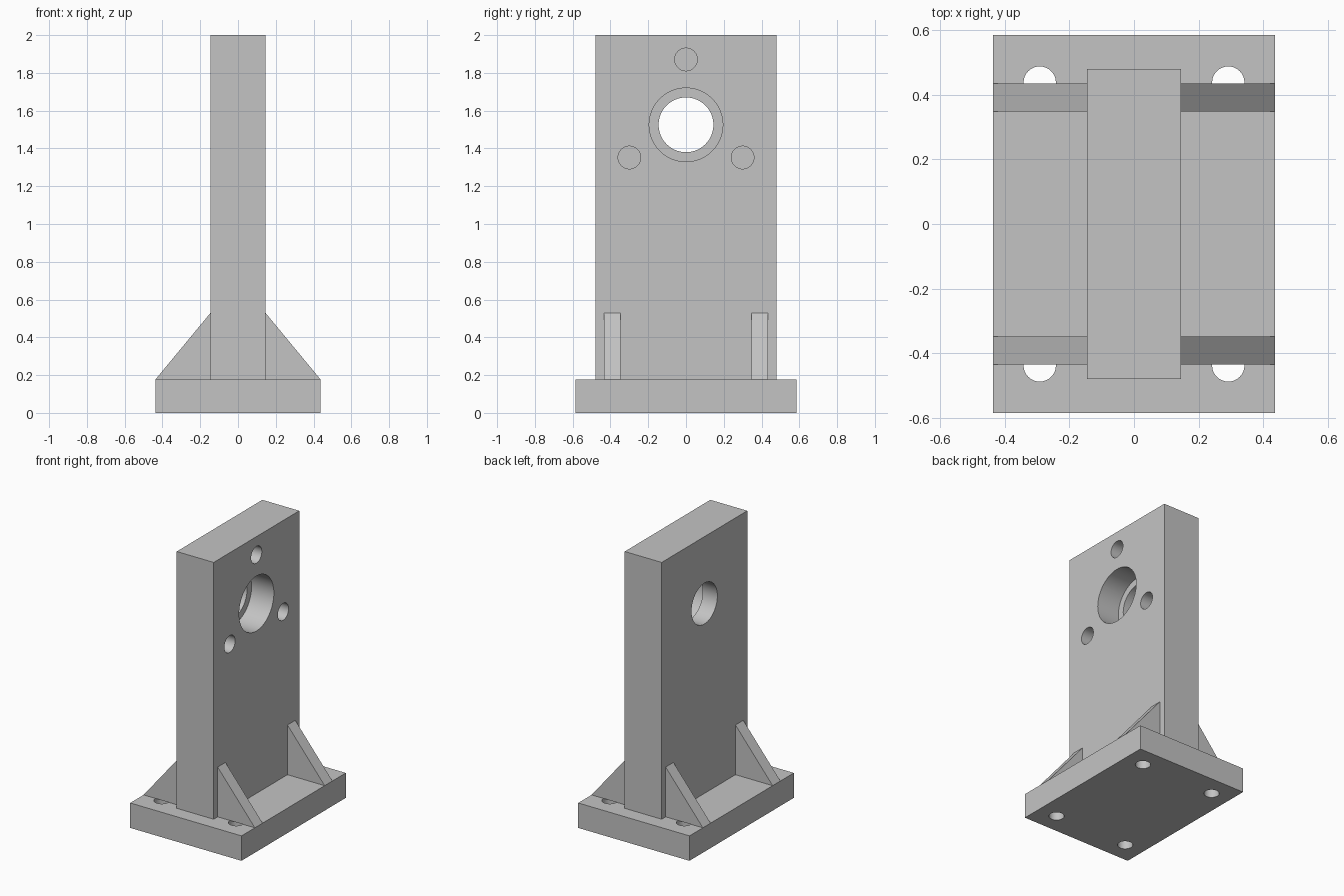
import bpy
import math

cube = bpy.data.objects.get("Cube")
if cube:
    bpy.data.objects.remove(cube, do_unlink=True)

grey = bpy.data.materials.new("plain_grey")
grey.use_nodes = True
colour = (0.55, 0.55, 0.55, 1)
grey.diffuse_color = colour
grey.node_tree.nodes["Principled BSDF"].inputs["Base Color"].default_value = colour

BASE_X, BASE_Y, BASE_TOP = 0.437, 0.585, 0.177
PLATE_X, PLATE_Y, TOP = 0.145, 0.48, 2.0
BORE_Z = 1.525
BORE_DEPTH = 0.175


def box(name, x, y, z0, z1):
    """Box centred on the z axis, with half sizes x and y."""
    bpy.ops.mesh.primitive_cube_add(size=2, location=(0, 0, (z0 + z1) / 2))
    ob = bpy.context.object
    ob.name = name
    ob.scale = (x, y, (z1 - z0) / 2)
    bpy.ops.object.transform_apply(location=True, rotation=False, scale=True)
    ob.data.materials.append(grey)
    return ob


def drill(target, radius, depth, centre, along_x=False):
    """Cut a round hole, then discard the cutter."""
    turn = (0, math.pi / 2, 0) if along_x else (0, 0, 0)
    bpy.ops.mesh.primitive_cylinder_add(
        vertices=64, radius=radius, depth=depth, location=centre, rotation=turn)
    cutter = bpy.context.object
    cutter.hide_render = True
    cutter.data.materials.append(grey)
    mod = target.modifiers.new("hole", "BOOLEAN")
    mod.operation = "DIFFERENCE"
    mod.solver = "EXACT"
    mod.object = cutter
    bpy.context.view_layer.objects.active = target
    bpy.ops.object.modifier_apply(modifier=mod.name)
    bpy.data.objects.remove(cutter, do_unlink=True)


def smooth(ob):
    bpy.ops.object.select_all(action="DESELECT")
    ob.select_set(True)
    bpy.context.view_layer.objects.active = ob
    bpy.ops.object.shade_smooth_by_angle(angle=math.radians(30))


# Base with four bolt holes
base = box("base_plate", BASE_X, BASE_Y, 0, BASE_TOP)
for sx in (-1, 1):
    for sy in (-1, 1):
        drill(base, 0.05, 1, (sx * 0.292, sy * 0.438, 0))
smooth(base)

# Upright with a stepped bore and three blind holes around it
upright = box("upright_plate", PLATE_X, PLATE_Y, BASE_TOP, TOP)
drill(upright, 0.145, 1, (0, 0, BORE_Z), True)
drill(upright, 0.195, 2 * BORE_DEPTH, (PLATE_X, 0, BORE_Z), True)
for angle in (90, 210, 330):
    a = math.radians(angle)
    centre = (PLATE_X, 0.346 * math.cos(a), BORE_Z + 0.346 * math.sin(a))
    drill(upright, 0.06, 2 * BORE_DEPTH, centre, True)
smooth(upright)

# Triangular ribs bracing the upright on both sides
for sx, side in ((-1, "right"), (1, "left")):
    for sy, end in ((-1, "front"), (1, "back")):
        profile = [(PLATE_X, BASE_TOP), (BASE_X, BASE_TOP), (PLATE_X, 0.53)]
        verts = [(sx * x, sy * y, z) for y in (0.348, 0.435) for x, z in profile]
        faces = [(0, 1, 2), (5, 4, 3), (0, 3, 4, 1), (1, 4, 5, 2), (2, 5, 3, 0)]
        if sx * sy < 0:
            faces = [f[::-1] for f in faces]
        mesh = bpy.data.meshes.new("rib")
        mesh.from_pydata(verts, [], faces)
        mesh.materials.append(grey)
        rib = bpy.data.objects.new(f"{end}_{side}_rib", mesh)
        bpy.context.collection.objects.link(rib)
